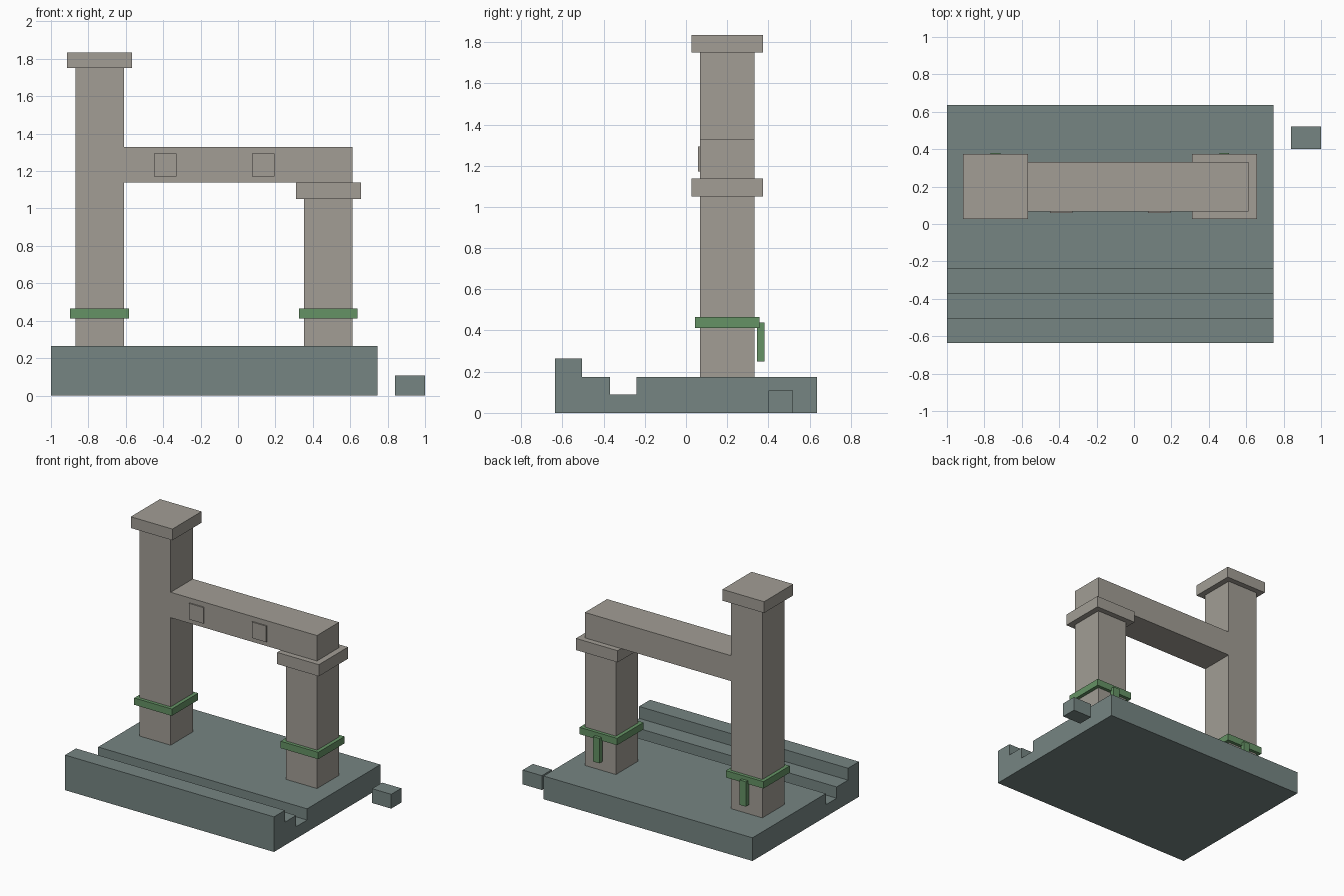
import bpy, bmesh

cube = bpy.data.objects.get("Cube")
if cube:
    bpy.data.objects.remove(cube, do_unlink=True)


def material(name, rgb):
    m = bpy.data.materials.new(name)
    m.use_nodes = True
    color = (*rgb, 1)
    m.diffuse_color = color
    m.node_tree.nodes["Principled BSDF"].inputs["Base Color"].default_value = color
    return m


stone = material("warm stone", (0.36, 0.34, 0.30))
slate = material("slate", (0.18, 0.235, 0.225))
green = material("green metal", (0.13, 0.29, 0.13))


def finish(name, bm, mat):
    bmesh.ops.recalc_face_normals(bm, faces=bm.faces)
    mesh = bpy.data.meshes.new(name)
    bm.to_mesh(mesh)
    bm.free()
    mesh.materials.append(mat)
    obj = bpy.data.objects.new(name, mesh)
    bpy.context.collection.objects.link(obj)


def box(name, mat, xs, ys, zs):
    bm = bmesh.new()
    bmesh.ops.create_cube(bm, size=1)
    for v in bm.verts:
        v.co = [(lo + hi) / 2 + c * (hi - lo) for c, (lo, hi) in zip(v.co, (xs, ys, zs))]
    finish(name, bm, mat)


def around(center, half):
    return (center - half, center + half)


# Base: stepped profile with front kerb and channel, extruded along x
profile = [(-0.635, 0), (0.635, 0), (0.635, 0.175), (-0.24, 0.175), (-0.24, 0.09),
           (-0.37, 0.09), (-0.37, 0.175), (-0.505, 0.175), (-0.505, 0.265), (-0.635, 0.265)]
bm = bmesh.new()
face = bm.faces.new([bm.verts.new((-1, y, z)) for y, z in profile])
side = bmesh.ops.extrude_face_region(bm, geom=[face])["geom"]
bmesh.ops.translate(bm, vec=(1.745, 0, 0),
                    verts=[g for g in side if isinstance(g, bmesh.types.BMVert)])
finish("base", bm, slate)

# Loose block beside the base
box("loose_block", slate, (0.84, 1), (0.4, 0.52), (0, 0.108))

# Pillars with caps, collars and rear tabs
floor, mid_y = 0.175, 0.2
for label, x, top, cap_top in (("right", -0.74, 1.75, 1.835), ("left", 0.483, 1.05, 1.138)):
    box(label + "_pillar", stone, around(x, 0.13), around(mid_y, 0.132), (floor, top))
    box(label + "_cap", stone, around(x, 0.174), around(mid_y, 0.174), (top, cap_top))
    box(label + "_collar", green, around(x, 0.157), around(mid_y, 0.157), (0.413, 0.465))
    box(label + "_tab", green, around(x, 0.026), (0.345, 0.38), (0.25, 0.438))

# Crossbeam and its two raised front plates
box("crossbeam", stone, (-0.612, 0.612), around(mid_y, 0.132), (1.138, 1.33))
for label, x in (("right", -0.39), ("left", 0.135)):
    box(label + "_plate", stone, around(x, 0.06), (0.058, 0.0675), (1.172, 1.293))
